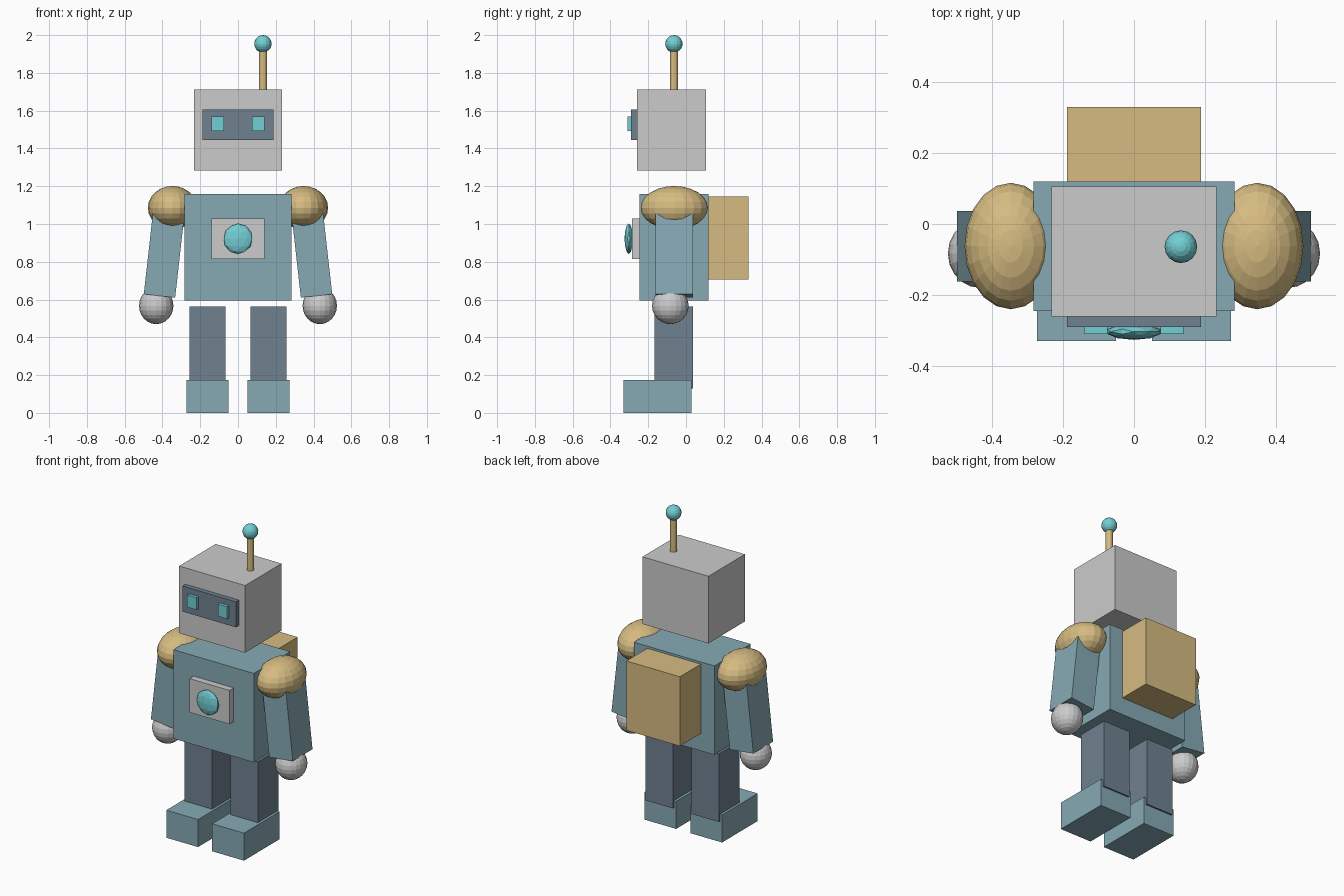
import bpy
from math import radians

if "Cube" in bpy.data.objects:
    bpy.data.objects.remove(bpy.data.objects["Cube"])


def material(name, rgb):
    m = bpy.data.materials.new(name)
    m.diffuse_color = (*rgb, 1)
    m.use_nodes = True
    m.node_tree.nodes["Principled BSDF"].inputs["Base Color"].default_value = m.diffuse_color
    return m


TEAL = material("teal", (0.24, 0.40, 0.46))
SLATE = material("slate", (0.16, 0.22, 0.28))
TAN = material("tan", (0.67, 0.50, 0.22))
CYAN = material("cyan", (0.17, 0.62, 0.66))


def finish(name, scale, mat, tilt=0):
    ob = bpy.context.object
    ob.name = name
    ob.scale = scale
    ob.rotation_euler = (0, radians(tilt), 0)
    if mat:
        ob.data.materials.append(mat)
    return ob


def box(name, x, y, z, mat=None):
    """Box from (min, max) ranges on each axis."""
    mid = [(a + b) / 2 for a, b in (x, y, z)]
    bpy.ops.mesh.primitive_cube_add(size=1, location=mid)
    return finish(name, [b - a for a, b in (x, y, z)], mat)


def ball(name, loc, radii, mat=None, segments=20, rings=12):
    bpy.ops.mesh.primitive_uv_sphere_add(segments=segments, ring_count=rings, radius=1, location=loc)
    return finish(name, radii, mat)


# Head, visor and antenna
box("head", (-0.232, 0.232), (-0.26, 0.106), (1.284, 1.711))
box("visor", (-0.188, 0.188), (-0.29, -0.25), (1.445, 1.607), SLATE)
bpy.ops.mesh.primitive_cylinder_add(vertices=12, radius=0.021, depth=0.26, location=(0.132, -0.064, 1.82))
finish("antenna", (1, 1, 1), TAN)
ball("antenna_tip", (0.132, -0.064, 1.954), (0.046, 0.046, 0.046), CYAN, 16, 10)

# Torso, backpack and chest panel
box("torso", (-0.283, 0.283), (-0.245, 0.12), (0.595, 1.16), TEAL)
box("backpack", (-0.188, 0.188), (0.11, 0.33), (0.705, 1.146), TAN)
box("chest_panel", (-0.14, 0.14), (-0.286, -0.235), (0.815, 1.03))
bpy.ops.mesh.primitive_ico_sphere_add(subdivisions=2, radius=1, location=(0, -0.303, 0.922))
finish("chest_light", (0.078, 0.023, 0.08), CYAN)

# Paired parts
for s, side in ((-1, "left"), (1, "right")):
    def span(a, b):
        return tuple(sorted((s * a, s * b)))

    box(f"{side}_eye", span(0.075, 0.14), (-0.31, -0.28), (1.493, 1.57), CYAN)
    ball(f"{side}_shoulder", (s * 0.347, -0.062, 1.086), (0.13, 0.178, 0.115), TAN)
    bpy.ops.mesh.primitive_cube_add(size=1, location=(s * 0.389, -0.063, 0.858))
    finish(f"{side}_arm", (0.167, 0.198, 0.48), TEAL, -s * 6.4)
    ball(f"{side}_hand", (s * 0.433, -0.083, 0.567), (0.091, 0.097, 0.097))
    box(f"{side}_leg", span(0.066, 0.257), (-0.168, 0.038), (0.13, 0.562), SLATE)
    box(f"{side}_foot", span(0.05, 0.273), (-0.33, 0.028), (0, 0.175), TEAL)
